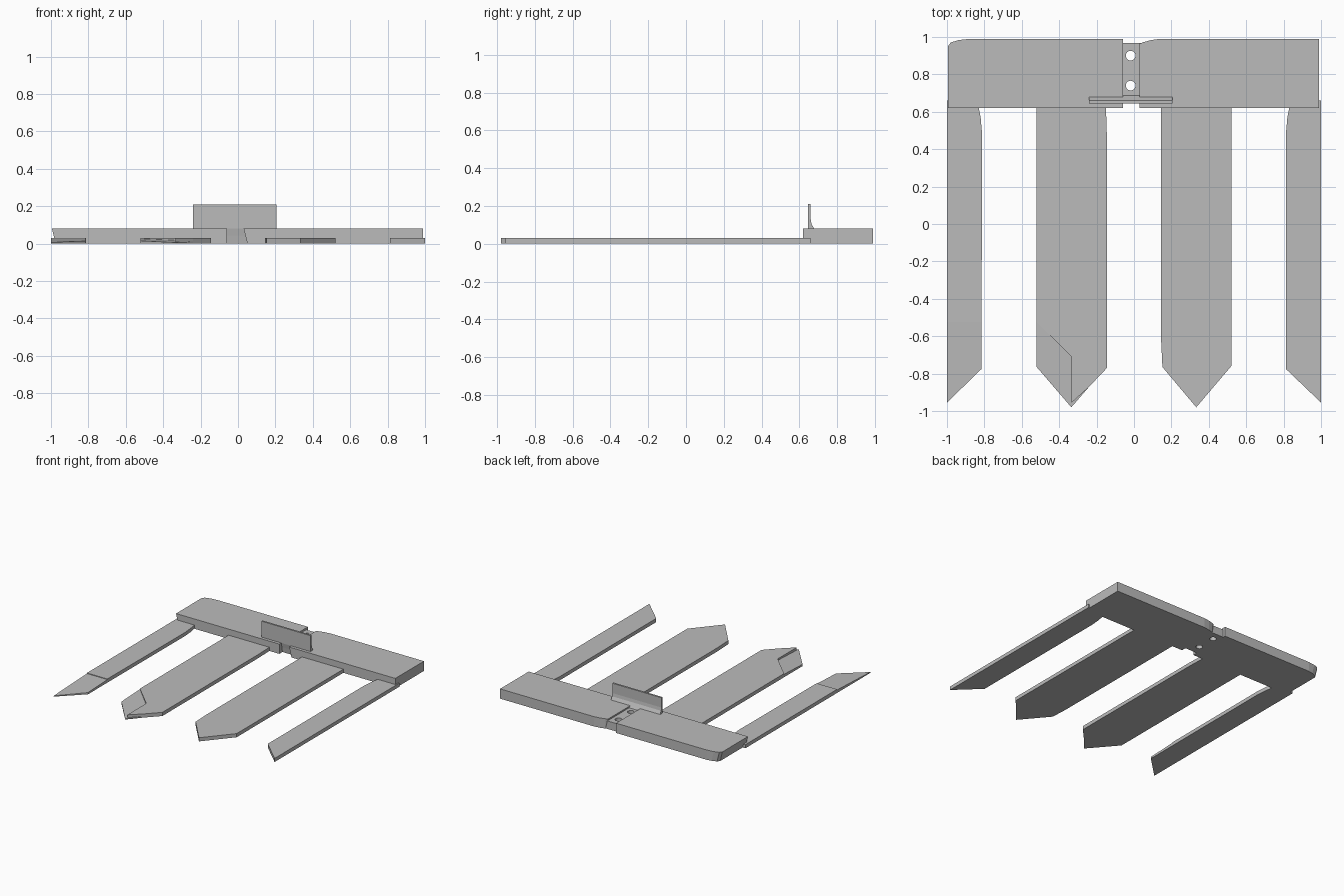
import bpy, bmesh
from math import cos, sin, tau

cube = bpy.data.objects.get("Cube")
if cube:
    bpy.data.objects.remove(cube, do_unlink=True)

grey = bpy.data.materials.new("plain_grey")
grey.use_nodes = True
colour = (0.5, 0.5, 0.5, 1)
grey.diffuse_color = colour
grey.node_tree.nodes["Principled BSDF"].inputs["Base Color"].default_value = colour


def slab(name, outline, height, bottom=None, axis="z", start=0.0):
    """Extrude an outline; height and bottom may be rules on the point."""
    top = height if callable(height) else lambda x, y: height
    under = bottom or (lambda x, y: (x, y))
    bm = bmesh.new()
    if axis == "x":  # outline is (y, z), extruded along x
        low = [bm.verts.new((start, *p)) for p in outline]
        high = [bm.verts.new((height, *p)) for p in outline]
    else:
        low = [bm.verts.new((*under(*p), start)) for p in outline]
        high = [bm.verts.new((*p, top(*p))) for p in outline]
    bm.faces.new(low)
    bm.faces.new(high)
    n = len(low)
    for i in range(n):
        j = (i + 1) % n
        bm.faces.new((low[i], low[j], high[j], high[i]))
    bmesh.ops.recalc_face_normals(bm, faces=bm.faces)
    mesh = bpy.data.meshes.new(name)
    bm.to_mesh(mesh)
    bm.free()
    mesh.materials.append(grey)
    obj = bpy.data.objects.new(name, mesh)
    bpy.context.collection.objects.link(obj)
    return obj


RAIL, BOARD = 0.08, 0.03

# Two rail halves, each with one worn back corner and an undercut end
slab("right_rail", [(-0.995, 0.62), (-0.06, 0.62), (-0.06, 0.99), (-0.88, 0.99),
                    (-0.94, 0.983), (-0.98, 0.97), (-0.995, 0.95)], RAIL,
     lambda x, y: (x + 0.02 if x < -0.9 else x, y))
slab("left_rail", [(0.03, 0.62), (0.99, 0.62), (0.99, 0.99), (0.14, 0.99),
                   (0.09, 0.983), (0.05, 0.972), (0.03, 0.965)], RAIL,
     lambda x, y: (x + 0.02 if x < 0.04 else x, y))

# Centre tab joining the halves, drilled with two holes
tab = slab("centre_tab", [(-0.06, 0.65), (0.05, 0.65), (0.05, 0.968), (-0.06, 0.968)], 0.065,
           lambda x, y: (x, y + 0.01 if y < 0.7 else y))
for i, y in enumerate((0.74, 0.9)):
    ring = [(-0.018 + 0.026 * cos(tau * k / 24), y + 0.026 * sin(tau * k / 24))
            for k in range(24)]
    cutter = slab(f"hole_cutter_{i + 1}", ring, 0.2, start=-0.1)
    cutter.hide_render = True
    cutter.hide_set(True)
    cut = tab.modifiers.new("hole", "BOOLEAN")
    cut.operation = "DIFFERENCE"
    cut.solver = "EXACT"
    cut.object = cutter
# Bake the holes and drop the cutters
depsgraph = bpy.context.evaluated_depsgraph_get()
drilled = bpy.data.meshes.new_from_object(tab.evaluated_get(depsgraph))
tab.modifiers.clear()
tab.data = drilled
for obj in [o for o in bpy.data.objects if o.name.startswith("hole_cutter")]:
    bpy.data.objects.remove(obj, do_unlink=True)

# Upright plate with a flared foot, and the web below it
slab("upright_plate", [(0.645, RAIL), (0.645, 0.21), (0.66, 0.21), (0.66, 0.13),
                       (0.664, 0.105), (0.678, RAIL)], 0.205, axis="x", start=-0.24)
slab("plate_web", [(0.66, 0.01), (0.646, RAIL), (0.678, RAIL), (0.69, 0.06), (0.69, 0.01)],
     0.05, axis="x", start=-0.06)

# Whole boards on the left
slab("left_inner_board", [(0.145, 0.625), (0.145, -0.62), (0.152, -0.765),
                          (0.333, -0.98), (0.52, -0.76), (0.52, 0.625)], BOARD)
outer_top = [(0.83, 0.66), (0.83, 0.62), (0.82, 0.57), (0.812, 0.48)]
slab("left_outer_board", [(1, 0.66)] + outer_top + [(0.812, -0.775), (1, -0.955)], BOARD)


# Split boards on the right, with thinned tips
def thin(x, y):
    return 0.025 + (y + 0.525) * 0.042


slab("right_outer_board", [(-1, 0.66)] + [(-x, y) for x, y in outer_top]
     + [(-0.815, -0.525), (-1, -0.525)], BOARD)
slab("right_outer_tip", [(-1, -0.525), (-0.815, -0.525), (-0.815, -0.775), (-1, -0.955)], thin)
slab("right_inner_board", [(-0.52, 0.625), (-0.52, -0.525), (-0.333, -0.71), (-0.333, -0.955),
                           (-0.24, -0.87), (-0.145, -0.77), (-0.145, 0.47), (-0.15, 0.625)], BOARD)
slab("right_inner_tip", [(-0.52, -0.525), (-0.333, -0.71), (-0.333, -0.955), (-0.24, -0.87),
                         (-0.335, -0.98), (-0.52, -0.765)], thin)
